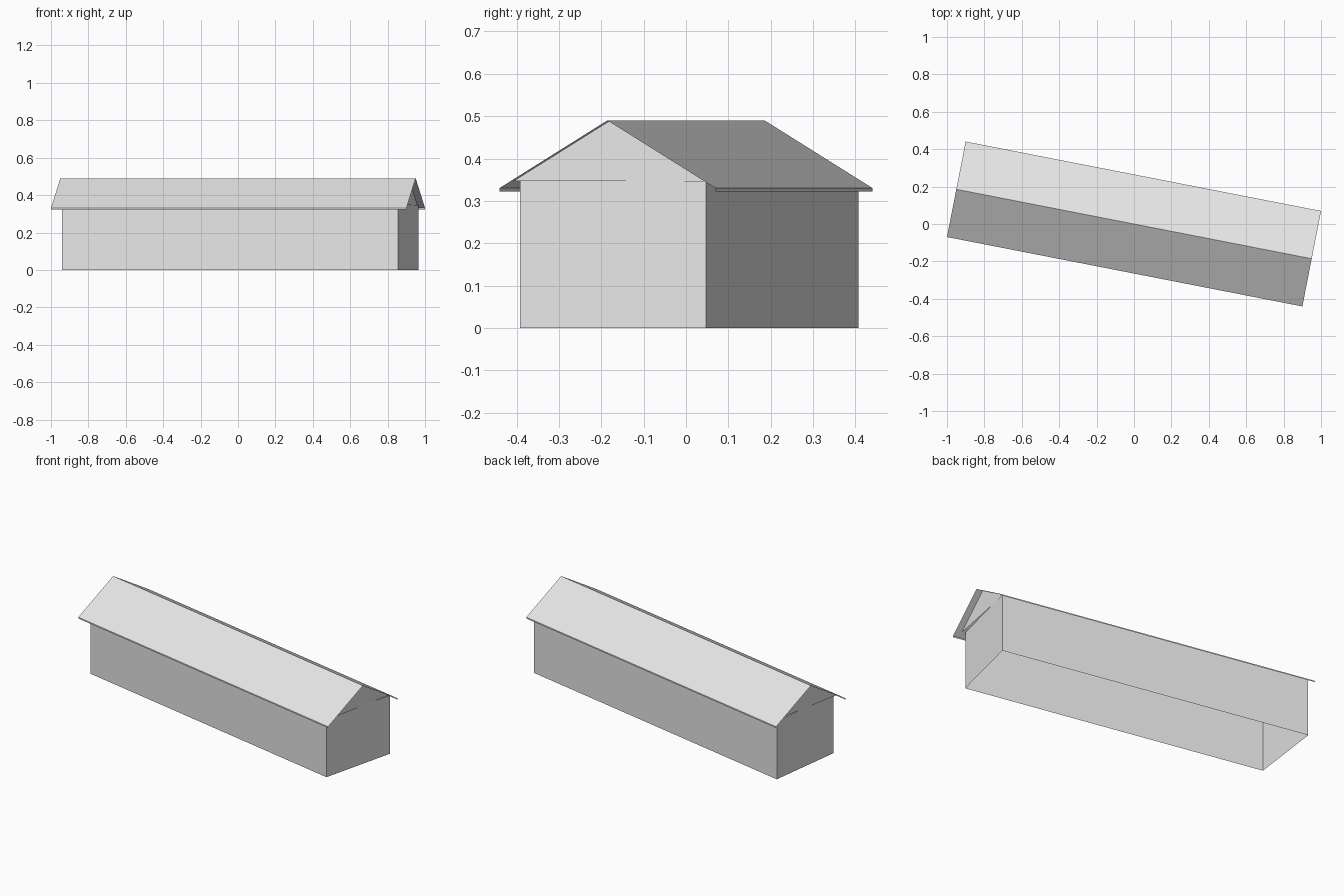
import bpy
import math

if "Cube" in bpy.data.objects:
    bpy.data.objects.remove(bpy.data.objects["Cube"], do_unlink=True)

TURN = math.radians(-11.05)
EAVE_Z, RIDGE_Z, WALL_Z, LIP_Z = 0.33, 0.49, 0.347, 0.322
ROOF_X, ROOF_Y, GABLE_X = 0.968, 0.26, 0.931

grey = bpy.data.materials.new("light_grey")
grey.use_nodes = True
grey.diffuse_color = (0.8, 0.8, 0.8, 1)
grey.node_tree.nodes["Principled BSDF"].inputs["Base Color"].default_value = (0.8, 0.8, 0.8, 1)


def add_part(name, verts, faces):
    mesh = bpy.data.meshes.new(name)
    mesh.from_pydata(verts, [], faces)
    mesh.materials.append(grey)
    part = bpy.data.objects.new(name, mesh)
    part.rotation_euler.z = TURN
    bpy.context.collection.objects.link(part)
    return part


def extrude_path(name, path, a, b):
    """Sweep a (y, z) profile along x from a to b as a thin sheet."""
    verts = [(x, y, z) for y, z in path for x in (a, b)]
    faces = [(2 * i, 2 * i + 1, 2 * i + 3, 2 * i + 2) for i in range(len(path) - 1)]
    return add_part(name, verts, faces)


# Walls: open shell, slightly longer at the back
plan = [(-0.915, -0.221), (0.915, -0.221), (0.937, 0.231), (-0.943, 0.231)]
corners = [(x, y, z) for z in (0, WALL_Z) for x, y in plan]
add_part("walls", corners, [(i, (i + 1) % 4, (i + 1) % 4 + 4, i + 4) for i in range(4)])

# Pitched roof sheet with a narrow lip hanging from each eave
extrude_path("roof", [(-ROOF_Y, LIP_Z), (-ROOF_Y, EAVE_Z), (0, RIDGE_Z),
                      (ROOF_Y, EAVE_Z), (ROOF_Y, LIP_Z)], ROOF_X, -ROOF_X)

# Triangular gables, set in from the roof ends
half = ROOF_Y * (RIDGE_Z - WALL_Z) / (RIDGE_Z - EAVE_Z)
for name, side in (("left_gable", 1), ("right_gable", -1)):
    x = side * GABLE_X
    add_part(name, [(x, -side * half, WALL_Z), (x, side * half, WALL_Z), (x, 0, RIDGE_Z)],
             [(0, 1, 2)])
